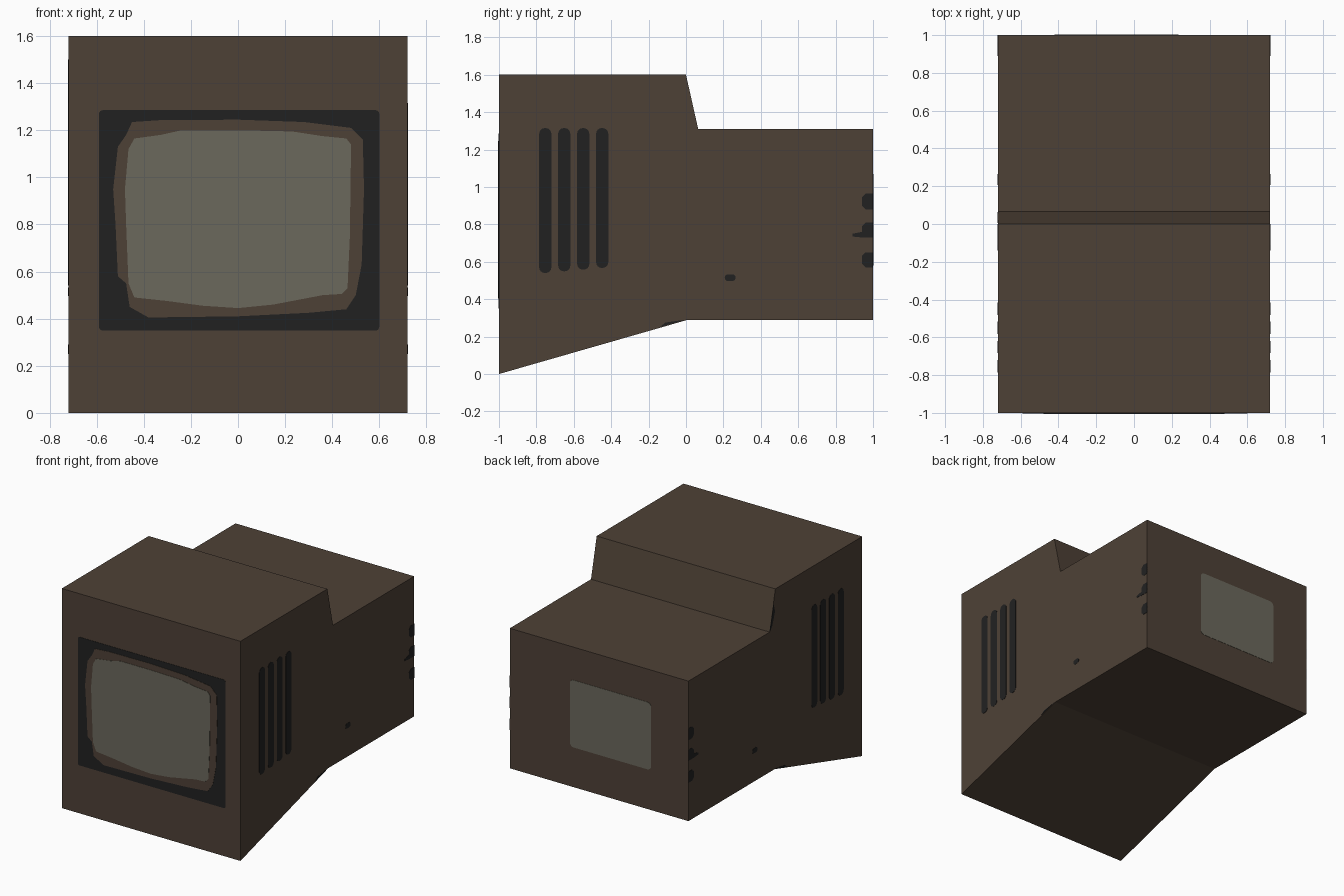
import bpy, bmesh, math

if "Cube" in bpy.data.objects:
    bpy.data.objects.remove(bpy.data.objects["Cube"])


def material(name, rgb):
    m = bpy.data.materials.new(name)
    m.diffuse_color = (*rgb, 1)
    m.use_nodes = True
    m.node_tree.nodes["Principled BSDF"].inputs["Base Color"].default_value = m.diffuse_color
    return m


BROWN = material("brown casing", (0.076, 0.053, 0.037))
DARK = material("charcoal", (0.0155, 0.0155, 0.0155))
GLASS = material("grey glass", (0.146, 0.139, 0.107))


def prism(name, outline, place, d0, d1, mat):
    """Extrude a 2D outline from depth d0 to d1; place maps (a, b, depth) to 3D."""
    bm = bmesh.new()
    lo = [bm.verts.new(place(a, b, d0)) for a, b in outline]
    hi = [bm.verts.new(place(a, b, d1)) for a, b in outline]
    n = len(outline)
    bm.faces.new(lo)
    bm.faces.new(hi)
    for i in range(n):
        j = (i + 1) % n
        bm.faces.new((lo[i], lo[j], hi[j], hi[i]))
    bmesh.ops.recalc_face_normals(bm, faces=bm.faces)
    me = bpy.data.meshes.new(name)
    bm.to_mesh(me)
    bm.free()
    me.materials.append(mat)
    ob = bpy.data.objects.new(name, me)
    bpy.context.collection.objects.link(ob)
    return ob


def rounded(a0, a1, b0, b1, r, steps=4):
    """Rounded rectangle outline."""
    pts = []
    corners = [(a1 - r, b1 - r), (a0 + r, b1 - r), (a0 + r, b0 + r), (a1 - r, b0 + r)]
    for k, (ca, cb) in enumerate(corners):
        for s in range(steps + 1):
            t = math.pi / 2 * (k + s / steps)
            pts.append((ca + r * math.cos(t), cb + r * math.sin(t)))
    return pts


def front(a, b, d):
    return (a, -1 - d, b)


def back(a, b, d):
    return (a, 1 + d, b)


def side(sign):
    return lambda a, b, d: (sign * (0.72 + d), a, b)


# Casing: side profile extruded across the width
profile = [(-1, 0), (-1, 1.6), (0, 1.6), (0.065, 1.31), (1, 1.31), (1, 0.29), (0.01, 0.29)]
prism("casing", profile, lambda a, b, d: (d, a, b), -0.72, 0.72, BROWN)

# Front screen: dark frame, brown inner rim, bulging glass
prism("screen_frame", rounded(-0.59, 0.6, 0.35, 1.285, 0.015), front, -0.002, 0.002, DARK)
rim = [(-0.45, 1.235), (-0.33, 1.243), (0, 1.245), (0.28, 1.235), (0.48, 1.21), (0.53, 1.16),
       (0.535, 0.95), (0.525, 0.63), (0.5, 0.5), (0.46, 0.44), (0.3, 0.425), (0, 0.41),
       (-0.38, 0.405), (-0.46, 0.45), (-0.475, 0.55), (-0.51, 0.58), (-0.52, 0.8),
       (-0.53, 0.95), (-0.51, 1.13), (-0.475, 1.18)]
prism("screen_rim", rim, front, -0.002, 0.004, BROWN)
glass = [(-0.44, 1.165), (-0.33, 1.18), (-0.24, 1.2), (0, 1.2), (0.23, 1.195), (0.36, 1.175),
         (0.46, 1.165), (0.48, 1.14), (0.475, 0.75), (0.465, 0.53), (0.44, 0.505), (0.36, 0.5),
         (0.15, 0.46), (0, 0.445), (-0.15, 0.455), (-0.3, 0.475), (-0.44, 0.49),
         (-0.465, 0.55), (-0.475, 0.8), (-0.48, 0.95), (-0.465, 1.12)]
prism("screen_glass", glass, front, -0.002, 0.006, GLASS)

# Rear panel
prism("rear_panel", rounded(-0.42, 0.235, 0.58, 1.07, 0.03), back, -0.002, 0.002, GLASS)

# Both sides: vent slots, rear edge notches and wear marks
for sign, label in ((1, "right"), (-1, "left")):
    place = side(sign)
    for i in range(4):
        y = -0.785 + 0.1015 * i
        slot = rounded(y, y + 0.065, 0.54 + 0.009 * i, 1.315, 0.03)
        prism(f"{label}_vent_slot_{i + 1}", slot, place, -0.002, 0.002, DARK)
    for i, (z0, z1) in enumerate(((0.57, 0.65), (0.73, 0.81), (0.88, 0.965))):
        notch = [(1, z0), (1, z1), (0.96, z1), (0.94, z1 - 0.02), (0.94, z0 + 0.02), (0.96, z0)]
        if i == 1:
            notch = [(1, z0), (1, z1), (0.96, z1), (0.94, z1 - 0.02), (0.94, 0.76),
                     (0.89, 0.75), (0.89, 0.735), (0.94, z0)]
        prism(f"{label}_edge_notch_{i + 1}", notch, place, -0.002, 0.002, DARK)
    prism(f"{label}_spot", rounded(0.207, 0.265, 0.497, 0.533, 0.017), place, -0.002, 0.002, DARK)
    prism(f"{label}_lower_mark", [(-0.14, 0.251), (-0.11, 0.275), (0, 0.291)],
          place, -0.002, 0.002, DARK)

# Worn patch beside the step, on the left only
prism("step_mark", [(0.022, 1.5), (0.064, 1.315), (0.04, 1.34), (0.005, 1.44)],
      side(-1), -0.002, 0.002, DARK)
